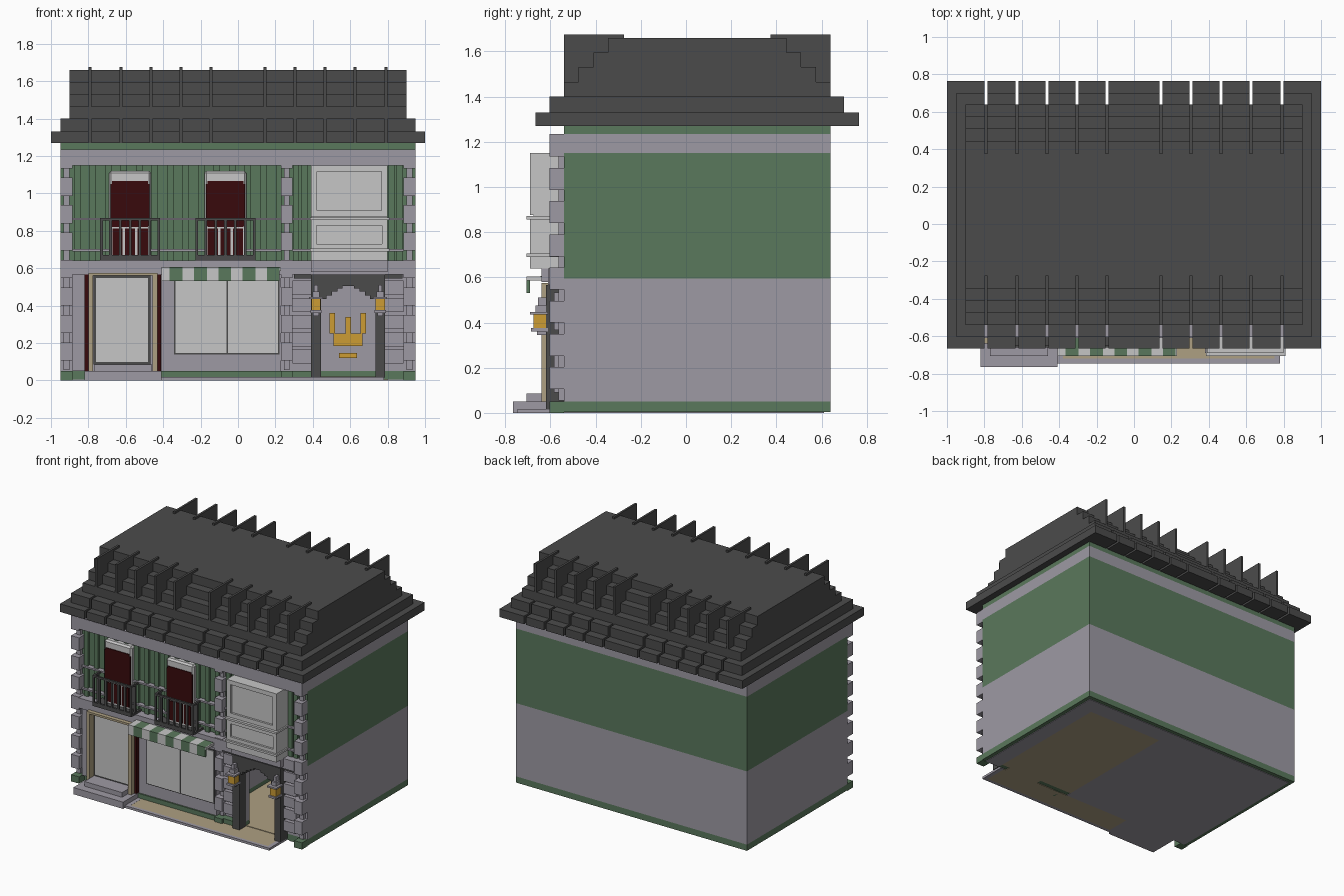
import bpy, bmesh

cube = bpy.data.objects.get("Cube")
if cube:
    bpy.data.objects.remove(cube, do_unlink=True)


def material(name, r, g, b):
    lin = [((c / 255 + 0.055) / 1.055) ** 2.4 for c in (r, g, b)] + [1]
    m = bpy.data.materials.new(name)
    m.use_nodes = True
    m.diffuse_color = lin
    m.node_tree.nodes["Principled BSDF"].inputs["Base Color"].default_value = lin
    return m


STONE = material("stone_grey", 158, 154, 164)
GREEN = material("wall_green", 90, 120, 92)
WHITE = material("off_white", 198, 198, 198)
DARK = material("slate_dark", 75, 75, 75)
RED = material("deep_red", 56, 10, 12)
TAN = material("tan", 174, 160, 130)
GOLD = material("gold", 204, 156, 52)


def add_mesh(name, bm, mat):
    bmesh.ops.recalc_face_normals(bm, faces=bm.faces)
    me = bpy.data.meshes.new(name)
    bm.to_mesh(me)
    bm.free()
    me.materials.append(mat)
    ob = bpy.data.objects.new(name, me)
    bpy.context.collection.objects.link(ob)
    return ob


def boxes(name, mat, *spans):
    """One object from boxes given as (x0, x1, y0, y1, z0, z1)."""
    bm = bmesh.new()
    for x0, x1, y0, y1, z0, z1 in spans:
        for v in bmesh.ops.create_cube(bm, size=1)["verts"]:
            v.co.x = x0 if v.co.x < 0 else x1
            v.co.y = y0 if v.co.y < 0 else y1
            v.co.z = z0 if v.co.z < 0 else z1
    return add_mesh(name, bm, mat)


def prism(name, mat, profile, x0, x1):
    """Extrude a (y, z) profile along x."""
    bm = bmesh.new()
    f = bm.faces.new([bm.verts.new((x0, y, z)) for y, z in profile])
    ext = bmesh.ops.extrude_face_region(bm, geom=[f])["geom"]
    bmesh.ops.translate(bm, vec=(x1 - x0, 0, 0),
                        verts=[v for v in ext if isinstance(v, bmesh.types.BMVert)])
    return add_mesh(name, bm, mat)


def frame(x0, x1, z0, z1, y0, y1, t):
    """Four bars around a rectangle."""
    return [(x0, x0 + t, y0, y1, z0, z1), (x1 - t, x1, y0, y1, z0, z1),
            (x0 + t, x1 - t, y0, y1, z0, z0 + t), (x0 + t, x1 - t, y0, y1, z1 - t, z1)]


FY, BY = -0.54, 0.64      # front and back wall planes
PY = -0.605               # pilaster front

# Ground storey walls around the entrance room
plan = [(-0.95, 0.17, FY, BY), (0.80, 0.95, FY, BY), (0.17, 0.80, 0.48, BY),
        (0.17, 0.445, FY, -0.50), (0.735, 0.80, FY, -0.50)]
boxes("base_course", GREEN, *[(*p, 0.004, 0.05) for p in plan])
boxes("ground_walls", STONE, *[(*p, 0.05, 0.595) for p in plan])
boxes("underside", STONE, (-0.92, 0.17, FY, 0.61, 0, 0.004), (0.80, 0.92, FY, 0.61, 0, 0.004),
      (0.17, 0.80, 0.48, 0.61, 0, 0.004))
boxes("room_floor", TAN, (0.17, 0.80, -0.50, 0.48, 0, 0.02), (0.445, 0.735, FY, -0.50, 0, 0.02))

# Upper storey and bands under the eaves
boxes("upper_walls", GREEN, (-0.95, 0.95, FY, BY, 0.595, 1.15), (-0.95, 0.95, FY, BY, 1.235, 1.27))
boxes("cornice", STONE, (-0.95, 0.95, PY, BY, 1.15, 1.235))
boxes("storey_band", STONE, (-0.89, 0.89, -0.61, FY, 0.565, 0.64), (0.39, 0.80, -0.64, -0.61, 0.58, 0.64))

# Quoined pilasters with narrow joints
for side, x0, x1 in (("right", -0.95, -0.885), ("middle", 0.23, 0.292), ("left", 0.885, 0.95)):
    spans, z = [], 0.05
    for k in range(8):
        c = 0.08 + 0.147 * k
        if c - 0.025 - z > 0.01:
            spans.append((x0, x1, PY, FY, z, c - 0.025))
        spans.append((x0 + 0.016, x1 - 0.016, PY + 0.04, FY, c - 0.025, c + 0.025))
        z = c + 0.025
    spans.append((x0, x1, PY, FY, z, 1.15))
    boxes(side + "_pilaster", STONE, *spans)
    boxes(side + "_pilaster_foot", GREEN, (x0, x1, PY, FY, 0, 0.05))

# Rusticated blocks beside the entrance
boxes("rusticated_blocks", STONE, *[(x0, x1, -0.585, FY, 0.09 + 0.092 * i, 0.165 + 0.092 * i)
                                    for i in range(5) for x0, x1 in ((0.292, 0.39), (0.78, 0.885))])

# Vertical battens and thin rails on the upper front
battens = [-0.86 + 0.083 * i for i in range(14)] + [0.31, 0.355, 0.82, 0.865]
boxes("battens", GREEN, *[(x - 0.017, x + 0.017, -0.56, FY, 0.64, 1.15) for x in battens])
boxes("wall_rails", STONE, *[(x0, x1, -0.575, FY, z, z + 0.012) for z in (0.69, 0.857)
                             for x0, x1 in ((-0.885, 0.23), (0.292, 0.39), (0.80, 0.885))])

# Upper windows with balconies
for side, cx in (("right", -0.577), ("left", -0.067)):
    fr = boxes(side + "_window_frame", WHITE, (cx - 0.113, cx + 0.113, -0.59, FY, 0.64, 1.12))
    bev = fr.modifiers.new("Bevel", "BEVEL")
    bev.width = 0.012
    boxes(side + "_window_pane", RED, (cx - 0.097, cx + 0.097, -0.596, -0.585, 0.82, 1.065),
          (cx - 0.105, cx + 0.105, -0.596, -0.585, 0.825, 1.05),
          *[(cx + d - 0.027, cx + d + 0.027, -0.596, -0.585, 0.67, 0.812) for d in (-0.068, 0, 0.068)])
    x0, x1, y0 = cx - 0.16, cx + 0.16, -0.66
    bars = [(x0, x1, y0, FY, 0.64, 0.655)]
    bars += frame(x0, x1, 0.655, 0.868, y0, y0 + 0.014, 0.014)
    bars += [(x0 + d - 0.007, x0 + d + 0.007, y0, y0 + 0.012, 0.655, 0.86)
             for d in (0.055, 0.108, 0.16, 0.212, 0.265)]
    for x in (x0, x1 - 0.014):
        bars += [(x, x + 0.014, y0, FY, 0.854, 0.868), (x, x + 0.014, -0.61, -0.598, 0.655, 0.86)]
    boxes(side + "_balcony", DARK, *bars)

# Bay window
boxes("bay_window", WHITE, (0.39, 0.80, -0.675, FY, 0.64, 1.15),
      *frame(0.39, 0.80, 0.875, 1.15, -0.69, -0.675, 0.032),
      *frame(0.39, 0.80, 0.70, 0.857, -0.69, -0.675, 0.03),
      (0.39, 0.80, -0.69, -0.675, 0.64, 0.69))
boxes("bay_ledges", WHITE, (0.385, 0.81, -0.705, FY, 0.857, 0.872), (0.385, 0.81, -0.705, FY, 0.69, 0.705))

# Shop front and awning
boxes("shop_wall", STONE, (-0.41, 0.23, -0.58, FY, 0.05, 0.565))
boxes("shop_base", GREEN, (-0.41, 0.39, -0.59, FY, 0.015, 0.05))
boxes("shop_window_frame", DARK, (-0.342, 0.222, -0.588, -0.575, 0.138, 0.535))
boxes("shop_window_panes", WHITE, (-0.333, -0.062, -0.595, -0.585, 0.147, 0.53),
      (-0.054, 0.214, -0.595, -0.585, 0.147, 0.53))
awning = [(FY, 0.606), (-0.705, 0.604), (-0.705, 0.53), (-0.69, 0.53), (-0.69, 0.585), (FY, 0.585)]
for i in range(5):
    x = -0.365 + 0.13 * i
    prism("awning_white_stripe", WHITE, awning, -0.41 if i == 0 else x - 0.062, x)
    prism("awning_green_stripe", GREEN, awning, x, x + 0.068)
boxes("awning_end", WHITE, (0.223, 0.23, -0.705, FY, 0.585, 0.604))

# Side door with nested frames
boxes("door_surround", STONE, (-0.885, -0.41, -0.57, FY, 0.05, 0.565))
boxes("door_red_trim", RED, (-0.822, -0.80, -0.605, FY, 0.05, 0.575), (-0.43, -0.412, -0.605, FY, 0.05, 0.575))
boxes("door_tan_frame", TAN, (-0.80, -0.775, -0.64, FY, 0.05, 0.575), (-0.458, -0.43, -0.64, FY, 0.05, 0.575),
      (-0.775, -0.458, -0.64, FY, 0.56, 0.575))
boxes("door_border", DARK, (-0.772, -0.468, -0.59, FY, 0.085, 0.56))
boxes("door_panel", WHITE, (-0.76, -0.48, -0.597, -0.585, 0.098, 0.548))
boxes("door_steps", STONE, (-0.82, -0.41, -0.765, FY, 0.0, 0.05), (-0.77, -0.46, -0.705, FY, 0.05, 0.085))

# Pavement with a tan inlay
boxes("pavement_border", STONE, (-0.41, 0.78, -0.745, -0.72, 0, 0.017), (-0.41, -0.38, -0.72, FY, 0, 0.017),
      (0.75, 0.78, -0.72, FY, 0, 0.017))
boxes("pavement", TAN, (-0.38, 0.75, -0.72, FY, 0, 0.016))

# Entrance: dark posts, stepped arch and lanterns
CX = 0.59
arch = [(0.39, 0.445, -0.62, FY, 0.016, 0.565), (0.735, 0.785, -0.62, FY, 0.016, 0.565),
        (CX - 0.03, CX + 0.03, -0.62, FY, 0.505, 0.565)]
for i, z in enumerate((0.49, 0.475, 0.455, 0.435)):
    a = 0.03 + 0.029 * i
    arch += [(CX - a - 0.029, CX - a, -0.62, FY, z, 0.565), (CX + a, CX + a + 0.029, -0.62, FY, z, 0.565)]
boxes("entrance_arch", DARK, *arch)
boxes("entrance_lintel", DARK, (0.30, 0.88, -0.59, FY, 0.545, 0.565))
for side, x in (("right", 0.417), ("left", 0.76)):
    boxes(side + "_lantern_light", GOLD, (x - 0.025, x + 0.025, -0.675, -0.62, 0.375, 0.435))
    boxes(side + "_lantern_cap", STONE, (x - 0.037, x + 0.037, -0.69, -0.61, 0.435, 0.447),
          (x - 0.02, x + 0.02, -0.665, -0.62, 0.447, 0.475), (x - 0.01, x + 0.01, -0.655, -0.62, 0.475, 0.51),
          (x - 0.03, x + 0.03, -0.685, -0.61, 0.36, 0.375), (x - 0.015, x + 0.015, -0.66, -0.62, 0.345, 0.36))

# Gold candelabrum relief on the room's back wall
boxes("candelabrum", GOLD, (0.49, 0.518, 0.45, 0.48, 0.25, 0.36), (0.575, 0.605, 0.45, 0.48, 0.25, 0.34),
      (0.655, 0.685, 0.45, 0.48, 0.25, 0.36), (0.51, 0.665, 0.45, 0.48, 0.185, 0.25),
      (0.54, 0.635, 0.45, 0.48, 0.12, 0.145))

# Eaves: solid core with separated tiles at front and back
joints = [s * x for s in (-1, 1) for x in (0.145, 0.305, 0.465, 0.625, 0.79)]
joints.sort()
for name, hx, y0, y1, z0, z1 in (("lower_eaves", 1.0, -0.665, 0.765, 1.27, 1.33),
                                 ("upper_eaves", 0.95, -0.605, 0.70, 1.33, 1.40)):
    spans = [(-hx, hx, FY, BY, z0, z1)]
    edges = [-hx - 0.008] + joints + [hx + 0.008]
    for a, b in zip(edges, edges[1:]):
        spans += [(a + 0.008, b - 0.008, y0, FY, z0, z1), (a + 0.008, b - 0.008, BY, y1, z0, z1)]
    boxes(name, DARK, *spans)

# Stepped roof and upright fins
steps = [(-0.54, 1.40), (-0.54, 1.465), (-0.475, 1.465), (-0.475, 1.53), (-0.41, 1.53),
         (-0.41, 1.595), (-0.345, 1.595), (-0.345, 1.66)]
prism("stepped_roof", DARK, steps + [(0.10 - y, z) for y, z in reversed(steps)], -0.90, 0.90)
boxes("roof_fins", DARK, *[(x - 0.008, x + 0.008, y0, y0 + 0.265, 1.40, 1.675)
                           for x in joints for y0 in (-0.54, 0.375)])
